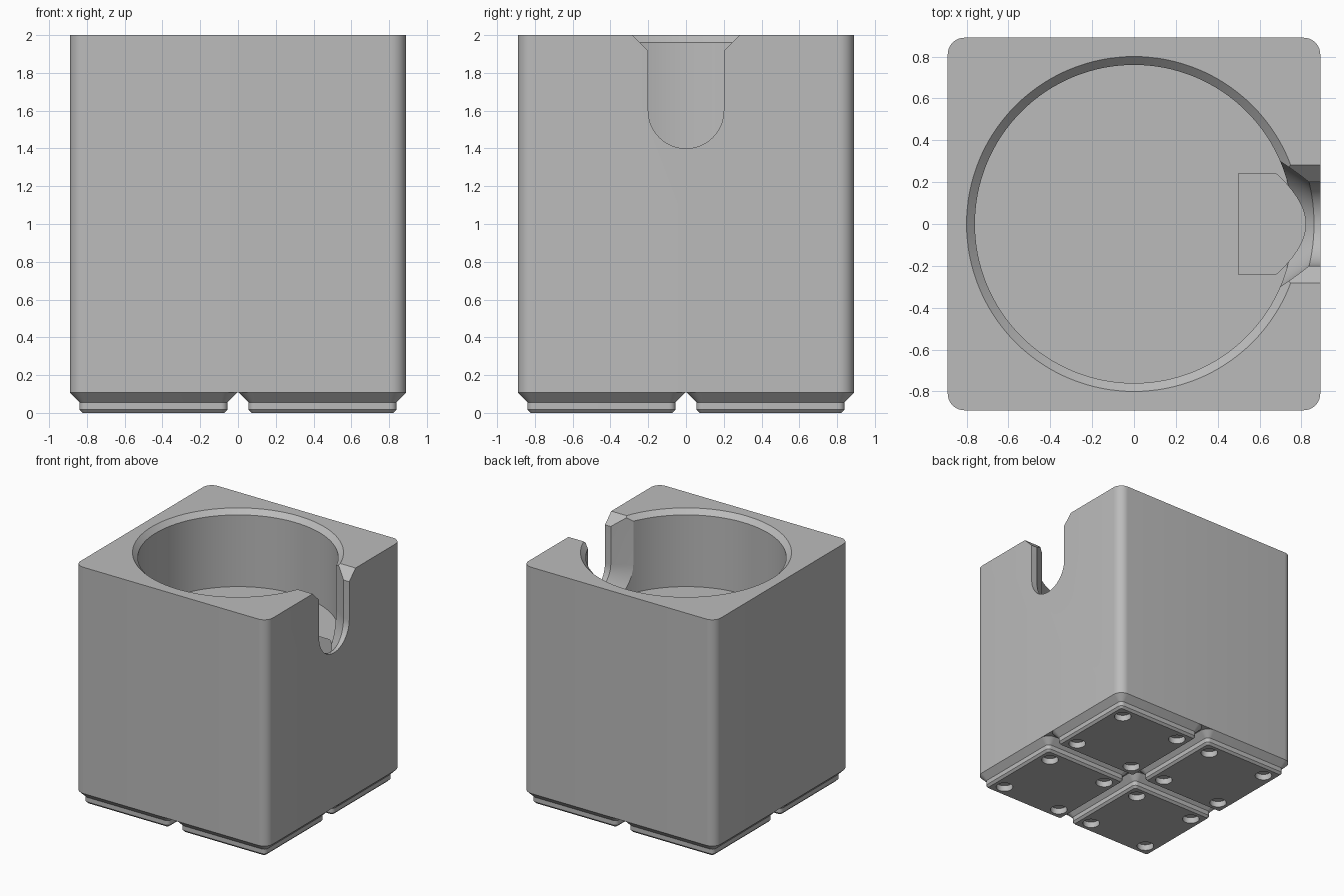
import bpy, bmesh, math

default = bpy.data.objects.get("Cube")
if default:
    bpy.data.objects.remove(default, do_unlink=True)

grey = bpy.data.materials.new("plain grey")
grey.use_nodes = True
COLOUR = (0.5, 0.5, 0.5, 1)
grey.diffuse_color = COLOUR
grey.node_tree.nodes["Principled BSDF"].inputs["Base Color"].default_value = COLOUR

HALF, RADIUS, HEIGHT = 0.89, 0.08, 2.0
FOOT_TOP, FLOOR = 0.107, 1.36
PITCH = 0.4475


def loft(name, rings, clip=None):
    """Skin equal-length closed rings, cap both ends, optionally cut away all below clip."""
    bm = bmesh.new()
    rows = [[bm.verts.new(p) for p in ring] for ring in rings]
    n = len(rows[0])
    for a, b in zip(rows, rows[1:]):
        for i in range(n):
            j = (i + 1) % n
            bm.faces.new((a[i], a[j], b[j], b[i]))
    bm.faces.new(rows[0])
    bm.faces.new(rows[-1])
    if clip is not None:
        geom = bm.verts[:] + bm.edges[:] + bm.faces[:]
        cut = bmesh.ops.bisect_plane(bm, geom=geom, plane_co=(0, 0, clip),
                                     plane_no=(0, 0, 1), clear_inner=True)
        edges = [e for e in cut["geom_cut"] if isinstance(e, bmesh.types.BMEdge)]
        bmesh.ops.holes_fill(bm, edges=edges, sides=0)
    bmesh.ops.recalc_face_normals(bm, faces=bm.faces[:])
    mesh = bpy.data.meshes.new(name)
    bm.to_mesh(mesh)
    bm.free()
    mesh.materials.append(grey)
    obj = bpy.data.objects.new(name, mesh)
    bpy.context.collection.objects.link(obj)
    return obj


def circle(r, z, cx=0, cy=0, n=128):
    return [(cx + r * math.cos(math.tau * i / n), cy + r * math.sin(math.tau * i / n), z)
            for i in range(n)]


def rounded_square(half, r, z, cx=0, cy=0, steps=10):
    ring = []
    for k, (sx, sy) in enumerate(((1, 1), (-1, 1), (-1, -1), (1, -1))):
        for i in range(steps + 1):
            a = (k + i / steps) * math.pi / 2
            ring.append((cx + sx * (half - r) + r * math.cos(a),
                         cy + sy * (half - r) + r * math.sin(a), z))
    return ring


def u_outline(w, steps=32):
    """Round-bottomed slot outline in y and z, open to above the rim."""
    arc = [math.pi * i / steps for i in range(steps + 1)]
    low = [(w * math.cos(a), 1.6 - w * math.sin(a)) for a in arc]
    return [(w, 2.2)] + low + [(-w, 2.2)]


def subtract(obj, cutters):
    bpy.context.view_layer.objects.active = obj
    for cutter in cutters:
        cutter.hide_render = True
        mod = obj.modifiers.new("cut", "BOOLEAN")
        mod.operation, mod.solver, mod.object = "DIFFERENCE", "EXACT", cutter
        bpy.ops.object.modifier_apply(modifier=mod.name)
        bpy.data.objects.remove(cutter, do_unlink=True)


def smooth(obj):
    bpy.ops.object.select_all(action="DESELECT")
    obj.select_set(True)
    bpy.context.view_layer.objects.active = obj
    bpy.ops.object.shade_smooth_by_angle(angle=math.radians(25))


# Block body
body = loft("body", [rounded_square(HALF, RADIUS, z) for z in (FOOT_TOP, HEIGHT)])

# Round pocket with a chamfered rim
pocket = loft("pocket_cutter", [circle(r, z) for r, z in
                                ((0.76, FLOOR), (0.76, 1.96), (0.90, 2.10))])

# Side slot, flaring inwards where it meets the pocket
rings = [[(0.5, y, z) for y, z in u_outline(0.34)]]
for i in range(8):
    r = 0.72 + 0.02 * i
    rings.append([(math.sqrt(r * r - y * y), y, z) for y, z in u_outline(1.06 - r)])
rings.append([(1.0, y, z) for y, z in u_outline(0.2)])
slot = loft("slot_cutter", rings, clip=FLOOR)

# Bevelled mouth of the slot
wedge = loft("slot_mouth_cutter", [[(x, 0, 1.717), (x, 0.4, 2.117), (x, -0.4, 2.117)]
                                   for x in (0.5, 1.0)])
subtract(body, [pocket, slot, wedge])
smooth(body)

# Four stepped feet, each with four round magnet recesses
for sx, side in ((-1, "right"), (1, "left")):
    for sy, end in ((-1, "front"), (1, "back")):
        cx, cy = sx * PITCH, sy * PITCH
        foot = loft(f"{end}_{side}_foot",
                    [rounded_square(h, r, z, cx, cy) for h, r, z in
                     ((0.375, 0.017, 0), (0.392, 0.034, 0.018),
                      (0.392, 0.034, 0.056), (0.4425, RADIUS, FOOT_TOP))])
        holes = [loft("recess_cutter",
                      [circle(0.066, z, cx + dx, cy + dy, 32) for z in (-0.05, 0.05)])
                 for dx in (-0.28, 0.28) for dy in (-0.28, 0.28)]
        subtract(foot, holes)
        smooth(foot)
